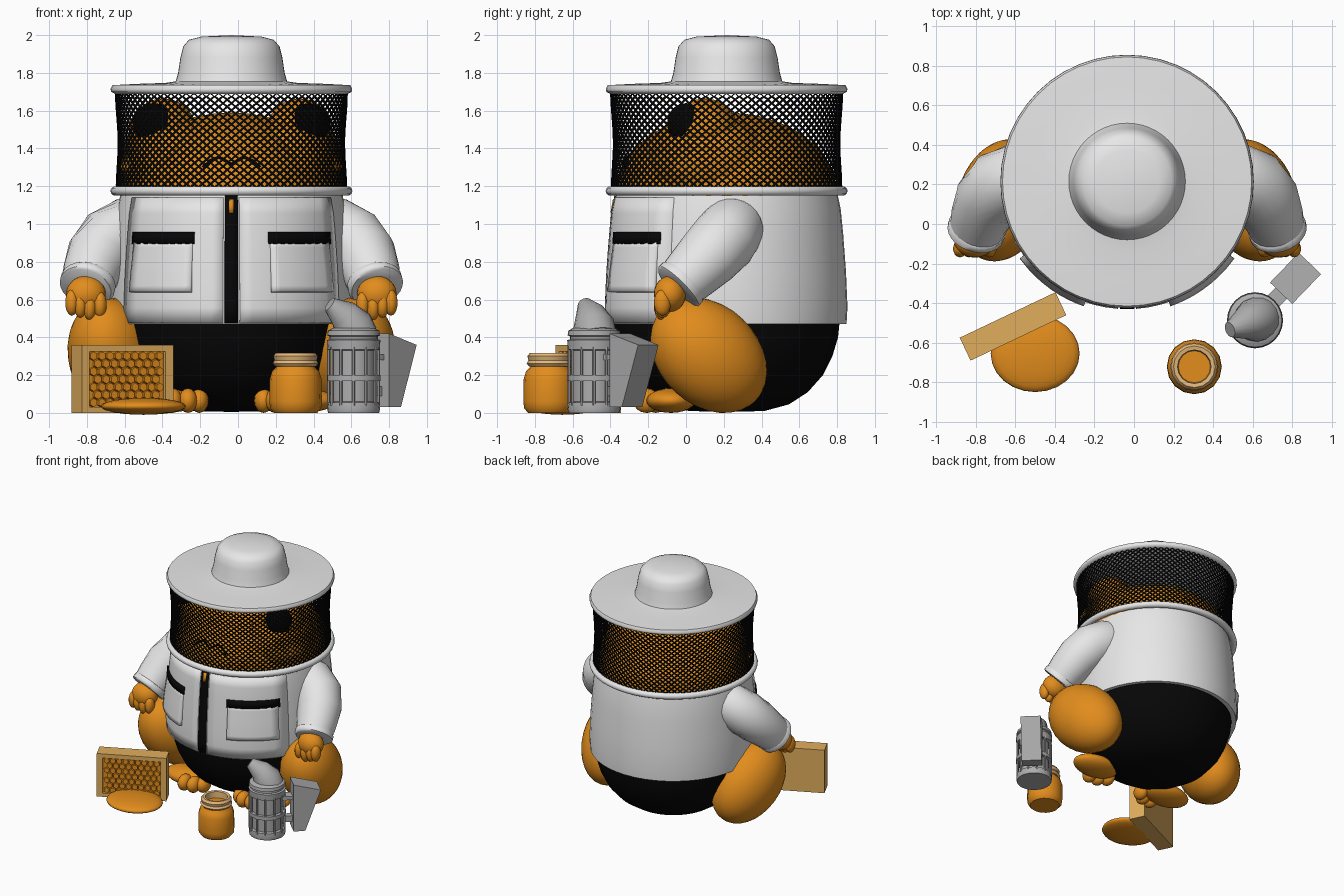
import bpy, bmesh, math
from mathutils import Vector, Matrix

if "Cube" in bpy.data.objects:
    bpy.data.objects.remove(bpy.data.objects["Cube"])

CX, CY = -0.035, 0.215          # axis of the body, head and hat

def material(name, rgb):
    m = bpy.data.materials.new(name)
    m.diffuse_color = (*rgb, 1)
    m.use_nodes = True
    m.node_tree.nodes["Principled BSDF"].inputs["Base Color"].default_value = m.diffuse_color
    return m

WHITE = material("white cloth", (0.88, 0.88, 0.88))
ORANGE = material("orange skin", (0.76, 0.265, 0.012))
BLACK = material("black", (0.002, 0.002, 0.002))
WOOD = material("pale wood", (0.75, 0.42, 0.11))
LID = material("peach rim", (0.78, 0.48, 0.20))
METAL = material("grey metal", (0.42, 0.42, 0.42))

def finish(name, bm, mat, angle=40, recalc=True):
    bmesh.ops.remove_doubles(bm, verts=bm.verts, dist=1e-5)
    if recalc:
        bmesh.ops.recalc_face_normals(bm, faces=bm.faces)
    me = bpy.data.meshes.new(name)
    bm.to_mesh(me)
    bm.free()
    me.materials.append(mat)
    for p in me.polygons:
        p.use_smooth = True
    me.set_sharp_from_angle(angle=math.radians(angle))
    ob = bpy.data.objects.new(name, me)
    bpy.context.collection.objects.link(ob)
    return ob

def skin_rings(bm, rings):
    for a, b in zip(rings, rings[1:]):
        n = len(a)
        for i in range(n):
            bm.faces.new((a[i], a[(i + 1) % n], b[(i + 1) % n], b[i]))

def lathe(name, profile, mat, c=(CX, CY), segs=48, angle=50):
    bm = bmesh.new()
    skin_rings(bm, [[bm.verts.new((c[0] + r * math.cos(t * math.tau / segs),
                                   c[1] + r * math.sin(t * math.tau / segs), z))
                     for t in range(segs)] for r, z in profile])
    return finish(name, bm, mat, angle)

def ball(name, c, size, mat, rot=Matrix.Identity(4), seg=24):
    bm = bmesh.new()
    bmesh.ops.create_uvsphere(bm, u_segments=seg, v_segments=seg // 2, radius=1,
                              matrix=Matrix.Translation(c) @ rot @ Matrix.Diagonal((*size, 1)))
    return finish(name, bm, mat, 180)

def tube(name, pts, radii, mat, segs=16, angle=50):
    bm, rings = bmesh.new(), []
    pts = [Vector(p) for p in pts]
    for i, p in enumerate(pts):
        d = pts[min(i + 1, len(pts) - 1)] - pts[max(i - 1, 0)]
        u = d.cross(Vector((0.31, 0.95, 0.05))).normalized()
        v = d.cross(u).normalized()
        rings.append([bm.verts.new(p + radii[i] * (u * math.cos(k * math.tau / segs) +
                      v * math.sin(k * math.tau / segs))) for k in range(segs)])
    skin_rings(bm, rings)
    bm.faces.new(rings[0])
    bm.faces.new(rings[-1])
    return finish(name, bm, mat, angle)

def box(name, lo, hi, mat, mtx=Matrix.Identity(4)):
    bm = bmesh.new()
    c = [(a + b) / 2 for a, b in zip(lo, hi)]
    s = [b - a for a, b in zip(lo, hi)]
    bmesh.ops.create_cube(bm, size=1, matrix=mtx @ Matrix.Translation(c) @ Matrix.Diagonal((*s, 1)))
    return finish(name, bm, mat)

# ---- jacket, with plates that follow its front ----
JACKET = [(0.635, 0.47), (0.64, 0.56), (0.632, 0.75), (0.617, 0.95), (0.604, 1.08), (0.585, 1.17)]

def jacket_r(z):
    for (r0, z0), (r1, z1) in zip(JACKET, JACKET[1:]):
        if z <= z1:
            return r0 + (r1 - r0) * (z - z0) / (z1 - z0)
    return JACKET[-1][0]

def plate(name, x0, x1, z0, z1, low, high, mat, nx=8, nz=8):
    bm, g = bmesh.new(), []
    for j in range(nz + 1):
        z = z0 + (z1 - z0) * j / nz
        r = jacket_r(z) + low + (high - low) * j / nz
        g.append([])
        for i in range(nx + 1):
            a = math.asin((x0 + (x1 - x0) * i / nx) / 0.64)
            g[j].append(bm.verts.new((CX + r * math.sin(a), CY - r * math.cos(a), z)))
    for j in range(nz):
        for i in range(nx):
            bm.faces.new((g[j][i], g[j][i + 1], g[j + 1][i + 1], g[j + 1][i]))
    ob = finish(name, bm, mat, 40, False)
    m = ob.modifiers.new("thickness", 'SOLIDIFY')
    m.thickness, m.offset = max(low, high) + 0.01, -1
    return ob

lathe("jacket", [(0.56, 0.48)] + JACKET, WHITE)
plate("zipper", -0.036, 0.036, 0.475, 1.15, 0.005, 0.005, BLACK, 2)
plate("zipper_pull", -0.012, 0.012, 1.06, 1.13, 0.009, 0.009, ORANGE, 1, 1)
for s, side in ((-1, "left"), (1, "right")):
    def span(a, b):
        return (a, b) if s > 0 else (-b, -a)
    plate(side + "_front_panel", *span(0.045, 0.565), 0.475, 1.14, 0.006, 0.006, WHITE)
    plate(side + "_pocket", *span(0.21, 0.52), 0.64, 0.91, 0.032, 0.015, WHITE)
    plate(side + "_pocket_slit", *span(0.20, 0.53), 0.895, 0.957, 0.016, 0.016, BLACK, 8, 1)

# ---- trousers ----
lathe("trousers", [(0, 0.005), (0.2, 0.01), (0.33, 0.045), (0.43, 0.11), (0.51, 0.2),
                   (0.56, 0.3), (0.59, 0.4), (0.6, 0.5), (0, 0.52)], BLACK, angle=80)

# ---- head ----
HEAD, HS = Vector((CX, CY, 1.17)), Vector((0.592, 0.58, 0.42))
ball("head", HEAD, HS, ORANGE, seg=40)
mouth = []
for x, z in ((-0.15, 1.30), (-0.11, 1.335), (-0.065, 1.355), (0, 1.315), (0.065, 1.355), (0.11, 1.335), (0.15, 1.30)):
    y = CY - HS.y * math.sqrt(1 - (x / HS.x) ** 2 - ((z - HEAD.z) / HS.z) ** 2)
    mouth.append((CX + x, y - 0.003, z))
tube("mouth", mouth, [0.009] * 7, BLACK, 8)

# ---- hat, veil rings and net ----
lathe("hat", [(0, 1.69), (0.615, 1.688), (0.637, 1.70), (0.64, 1.715), (0.63, 1.735), (0.5, 1.742),
              (0.35, 1.747), (0.295, 1.755), (0.282, 1.80), (0.27, 1.88), (0.255, 1.94),
              (0.225, 1.975), (0.16, 1.992), (0, 2.0)], WHITE, angle=60)
lathe("collar_ring", [(0.585 + 0.028 + 0.028 * math.cos(t * math.tau / 10),
                       1.175 + 0.026 * math.sin(t * math.tau / 10)) for t in range(11)], WHITE)

bm, rows, N, M = bmesh.new(), [], 86, 28
for j in range(M + 1):
    f = j / M
    r = 0.603 + 0.006 * math.cos(f * math.tau) + 0.004 * f
    rows.append([bm.verts.new((CX + r * math.cos((i + j % 2 / 2) * math.tau / N),
                               CY + r * math.sin((i + j % 2 / 2) * math.tau / N),
                               1.175 + 0.52 * f)) for i in range(N)])
for j in range(M - 1):
    for i in range(N):
        k = i + j % 2
        bm.faces.new((rows[j][i], rows[j + 1][k % N], rows[j + 2][i], rows[j + 1][(k - 1) % N]))
bm.normal_update()
cells = list(bm.faces)
bmesh.ops.inset_individual(bm, faces=cells, thickness=0.005, use_even_offset=True)
bmesh.ops.delete(bm, geom=cells, context='FACES_ONLY')
net = finish("veil_net", bm, BLACK, 180, False)
m = net.modifiers.new("thickness", 'SOLIDIFY')
m.thickness, m.offset = 0.007, 0

# ---- eyes, arms, hands, legs and feet, mirrored ----
for s, side in ((-1, "left"), (1, "right")):
    def P(dx, y, z):
        return Vector((CX + s * dx, y, z))
    ball(side + "_cheek", P(0.305, 0.13, 1.30), (0.288, 0.33, 0.28), ORANGE)
    ball(side + "_eye_bulge", P(0.36, 0.10, 1.48), (0.18, 0.18, 0.185), ORANGE)
    ball(side + "_eye", P(0.415, 0.0, 1.535), (0.105, 0.10, 0.105), BLACK)
    tube(side + "_sleeve", [P(0.42, 0.26, 1.01), P(0.54, 0.245, 0.975), P(0.64, 0.20, 0.915), P(0.705, 0.12, 0.83),
                            P(0.742, 0.03, 0.74), P(0.762, -0.035, 0.675)],
         [0.15, 0.17, 0.178, 0.17, 0.152, 0.138], WHITE, 24)
    tube(side + "_cuff", [P(0.755, -0.01, 0.70), P(0.758, -0.018, 0.692), P(0.764, -0.04, 0.67),
                          P(0.767, -0.048, 0.662)], [0.138, 0.148, 0.148, 0.135], WHITE, 24)
    ball(side + "_hand", P(0.77, -0.085, 0.63), (0.105, 0.085, 0.095), ORANGE)
    for k, dx in enumerate((0.695, 0.75, 0.80, 0.845)):
        ball(f"{side}_finger_{k}", P(dx, -0.125, 0.56 + 0.012 * abs(k - 1)), (0.036, 0.045, 0.07), ORANGE, seg=14)
    aim = Vector((-s * 0.13, 0.45, -0.42)).to_track_quat('Z', 'Y').to_matrix().to_4x4()
    ball(side + "_thigh", P(0.63, 0.12, 0.305), (0.23, 0.265, 0.35), ORANGE, aim, 32)
    ball(side + "_foot", P(0.36, -0.08, 0.065), (0.2, 0.13, 0.065), ORANGE)
    for k, (dx, y) in enumerate(((0.17, -0.16), (0.23, -0.205), (0.31, -0.21))):
        ball(f"{side}_toe_{k}", P(dx, y, 0.065), (0.05, 0.07, 0.065), ORANGE, seg=16)

# ---- honeycomb frame with honey puddle ----
F = Matrix.Translation((-0.612, -0.518, 0)) @ Matrix.Rotation(math.radians(25.4), 4, 'Z')
box("comb_back", (-0.268, -0.02, 0), (0.268, 0.064, 0.36), WOOD, F)
for name, lo, hi in (("left", (-0.268, 0), (-0.222, 0.36)), ("right", (0.222, 0), (0.268, 0.36)),
                     ("bottom", (-0.222, 0), (0.222, 0.03)), ("top", (-0.222, 0.325), (0.222, 0.36))):
    box("comb_rim_" + name, (lo[0], -0.064, lo[1]), (hi[0], -0.02, hi[1]), WOOD, F)
box("comb_bed", (-0.222, -0.04, 0.03), (0.222, -0.02, 0.325), ORANGE, F)
bm = bmesh.new()
for j in range(7):
    for i in range(9 - j % 2):
        loc = Matrix.Translation((-0.194 + 0.0485 * (i + j % 2 / 2), -0.045, 0.054 + 0.0412 * j))
        bmesh.ops.create_cone(bm, cap_ends=True, segments=6, radius1=0.0255, radius2=0.0225, depth=0.024,
                              matrix=F @ loc @ Matrix.Rotation(math.pi / 2, 4, 'X'))
finish("comb_cells", bm, ORANGE, 20)
ball("honey_puddle", (-0.50, -0.655, 0.035), (0.225, 0.195, 0.045), ORANGE)

# ---- honey jar ----
J = (0.305, -0.722)
lathe("jar", [(0, 0), (0.115, 0), (0.135, 0.025), (0.139, 0.06), (0.137, 0.18), (0.125, 0.22),
              (0.10, 0.245), (0.095, 0.265), (0, 0.265)], ORANGE, J, 16)
lathe("jar_rim", [(0.08, 0.25), (0.108, 0.245), (0.122, 0.262), (0.112, 0.278), (0.118, 0.30),
                  (0.105, 0.318), (0.085, 0.315), (0.08, 0.25)], LID, J, 16, 35)

# ---- smoker ----
S = (0.612, -0.487)
lathe("smoker_can", [(0, 0), (0.135, 0), (0.14, 0.02), (0.135, 0.055), (0.115, 0.06), (0.115, 0.33),
                     (0.138, 0.335), (0.142, 0.385), (0.128, 0.39), (0.128, 0.405), (0.14, 0.41),
                     (0.136, 0.435), (0.11, 0.45), (0, 0.455)], METAL, S, 24, 30)
lathe("smoker_band", [(0.115, 0.17), (0.142, 0.17), (0.142, 0.20), (0.115, 0.20)], METAL, S, 24, 30)
for k in range(12):
    a = k * math.tau / 12
    x, y = S[0] + 0.133 * math.cos(a), S[1] + 0.133 * math.sin(a)
    tube(f"smoker_bar_{k}", [(x, y, 0.04), (x, y, 0.35)], [0.008] * 2, METAL, 6)
tube("smoker_spout", [(0.625, -0.48, 0.41), (0.605, -0.488, 0.465), (0.56, -0.505, 0.52), (0.485, -0.535, 0.575)],
     [0.115, 0.11, 0.082, 0.04], METAL, 16)

# bellows: a wedge, wide at the top
B = Matrix.Translation((S[0], S[1], 0)) @ Matrix.Rotation(math.radians(46), 4, 'Z')
bellows = box("bellows", (0.19, -0.078, 0.03), (0.40, 0.078, 0.42), METAL, B)
inv = B.inverted()
for v in bellows.data.vertices:
    p = inv @ v.co
    if p.x > 0.3:
        p = Vector((0.28, p.y, 0.03)) if p.z < 0.2 else Vector((0.40, p.y, 0.36))
    v.co = B @ p
box("bellows_pipe", (0.1, -0.025, 0.09), (0.2, 0.025, 0.14), METAL, B)
box("bellows_bracket", (0.1, -0.04, 0.28), (0.2, 0.04, 0.31), METAL, B)
